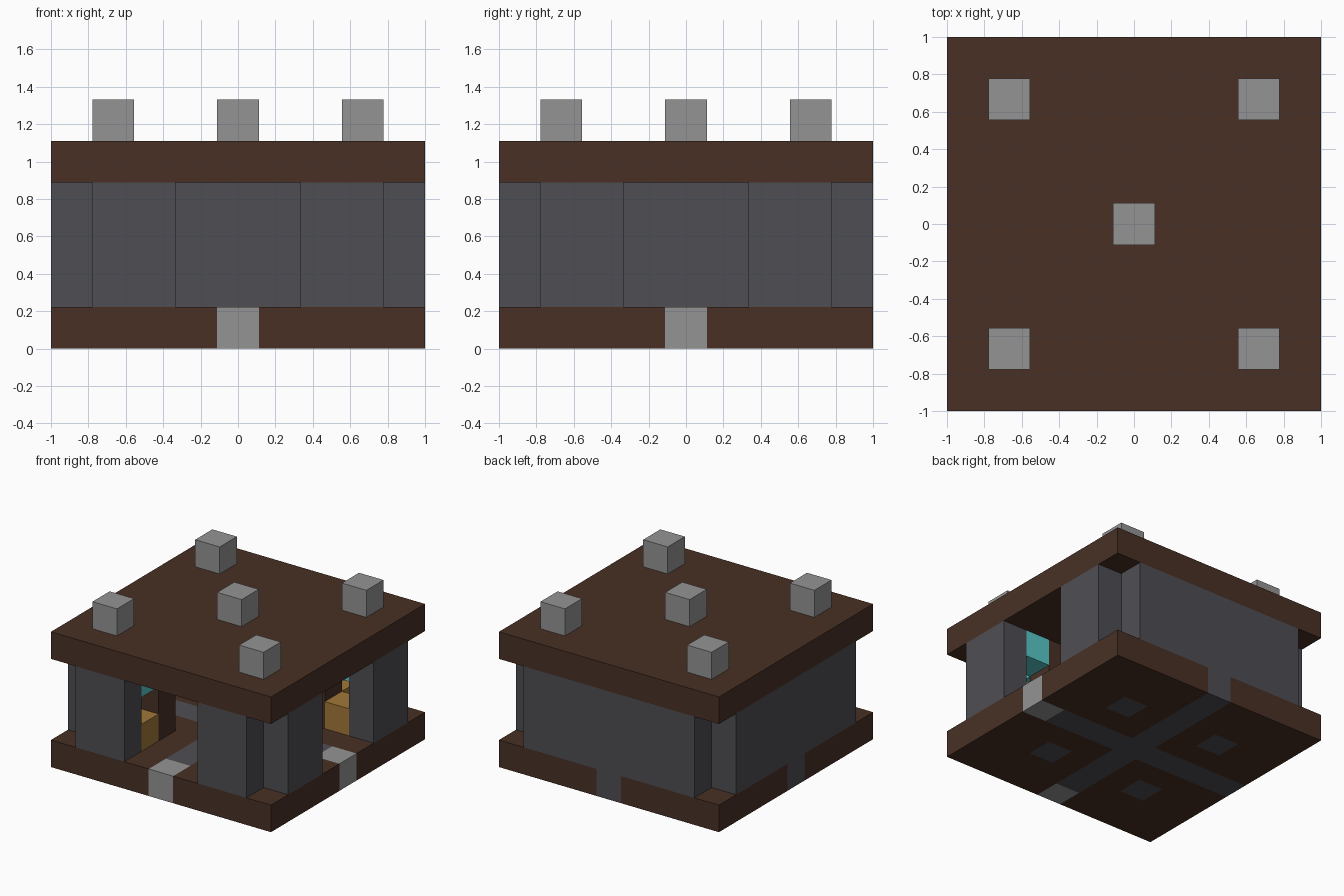
import bpy
import bmesh

default_cube = bpy.data.objects.get("Cube")
if default_cube:
    bpy.data.objects.remove(default_cube, do_unlink=True)

CELL = 2 / 9  # the building is laid out on a nine by nine grid of cells


def material(name, rgb):
    mat = bpy.data.materials.new(name)
    mat.use_nodes = True
    colour = [(c / 255 / 12.92) if c < 11 else ((c / 255 + 0.055) / 1.055) ** 2.4 for c in rgb]
    mat.diffuse_color = (*colour, 1)
    mat.node_tree.nodes["Principled BSDF"].inputs["Base Color"].default_value = (*colour, 1)
    return mat


BROWN = material("dark_wood", (72, 48, 37))
STONE = material("dark_stone", (78, 78, 84))
LIGHT = material("light_stone", (148, 148, 148))
ORANGE = material("light_wood", (162, 119, 57))
TEAL = material("teal_glass", (88, 198, 198))


def add_object(name, bm, mats):
    mesh = bpy.data.meshes.new(name)
    bm.to_mesh(mesh)
    bm.free()
    for mat in mats:
        mesh.materials.append(mat)
    obj = bpy.data.objects.new(name, mesh)
    bpy.context.collection.objects.link(obj)
    return obj


def block(name, xs, ys, zs, mat):
    """Box filling whole cells; each range is (first, last) inclusive."""
    bm = bmesh.new()
    bmesh.ops.create_cube(bm, size=1)
    for v in bm.verts:
        v.co.x = (xs[v.co.x > 0] + (0.5 if v.co.x > 0 else -0.5)) * CELL
        v.co.y = (ys[v.co.y > 0] + (0.5 if v.co.y > 0 else -0.5)) * CELL
        v.co.z = (zs[v.co.z > 0] + (1 if v.co.z > 0 else 0)) * CELL
    return add_object(name, bm, [mat])


# Floor: wooden slab with a stone cross, light doorsteps and pillar footings
def floor_colour(x, y):
    if (x, y) in ((0, -4), (4, 0)):
        return 2
    return 1 if x == 0 or y == 0 or abs(x) == abs(y) == 2 else 0


bm = bmesh.new()
bmesh.ops.create_grid(bm, x_segments=9, y_segments=9, size=1)
for face in bm.faces:
    c = face.calc_center_median()
    face.material_index = floor_colour(round(c.x / CELL), round(c.y / CELL))
floor = add_object("floor", bm, [BROWN, STONE, LIGHT])
thick = floor.modifiers.new("thickness", "SOLIDIFY")
thick.thickness = CELL
thick.offset = 1

# Roof slab with its studs
block("roof", (-4, 4), (-4, 4), (4, 4), BROWN)
for x, y in ((0, 0), (-3, -3), (3, -3), (-3, 3), (3, 3)):
    block("roof_stud", (x, x), (y, y), (5, 5), LIGHT)

# Outer walls: closed at the back and right, doorways at the front and left
WALL = (1, 3)
block("back_wall", (-3, 3), (4, 4), WALL, STONE)
block("right_wall", (-4, -4), (-3, 3), WALL, STONE)
for span in ((-3, -2), (2, 3)):
    block("front_wall", span, (-4, -4), WALL, STONE)
    block("left_wall", (4, 4), span, WALL, STONE)

# Inner pillars, with benches and hanging glass wrapped around each
for sx in (-1, 1):
    for sy in (-1, 1):
        px, py = 2 * sx, 2 * sy
        block("inner_pillar", (px, px), (py, py), WALL, BROWN)
        for cx, cy in ((3 * sx, py), (px, 3 * sy)):
            block("bench", (cx, cx), (cy, cy), (1, 1), ORANGE)
            block("hanging_glass", (cx, cx), (cy, cy), (3, 3), TEAL)
